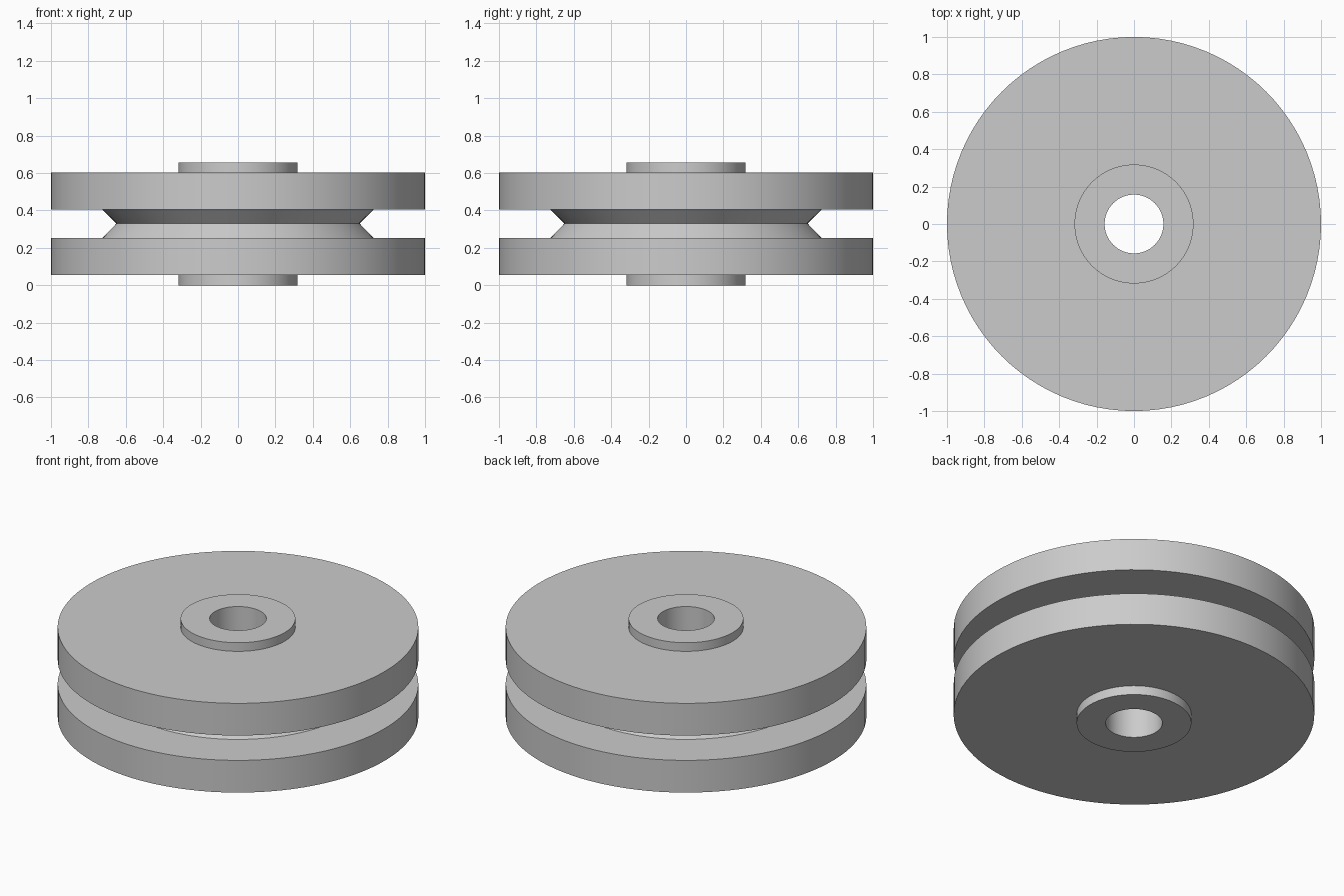
import bpy
import bmesh
import math
from mathutils import Vector

SEGMENTS = 96
MID_Z = 0.33

cube = bpy.data.objects.get("Cube")
if cube:
    bpy.data.objects.remove(cube, do_unlink=True)

# Single plain grey
grey = bpy.data.materials.new("plain grey")
grey.use_nodes = True
colour = (0.6, 0.6, 0.6, 1)
grey.diffuse_color = colour
grey.node_tree.nodes["Principled BSDF"].inputs["Base Color"].default_value = colour


def lathe(name, profile):
    """Turn a closed (radius, height) profile around the z axis."""
    bm = bmesh.new()
    verts = [bm.verts.new((r, 0, z)) for r, z in profile]
    edges = [bm.edges.new((v, verts[i - 1])) for i, v in enumerate(verts)]
    bmesh.ops.spin(bm, geom=verts + edges, cent=Vector(), axis=(0, 0, 1),
                   angle=math.tau, steps=SEGMENTS)
    bmesh.ops.remove_doubles(bm, verts=bm.verts, dist=1e-4)
    bmesh.ops.recalc_face_normals(bm, faces=bm.faces)
    mesh = bpy.data.meshes.new(name)
    bm.to_mesh(mesh)
    bm.free()
    mesh.materials.append(grey)
    obj = bpy.data.objects.new(name, mesh)
    bpy.context.collection.objects.link(obj)
    bpy.ops.object.select_all(action="DESELECT")
    obj.select_set(True)
    bpy.context.view_layer.objects.active = obj
    bpy.ops.object.shade_smooth_by_angle(angle=math.radians(30))
    return obj


# Upper half from groove bottom to bore: V groove, flange, raised hub, bore
upper = [(0.65, MID_Z), (0.725, 0.405), (1.0, 0.405), (1.0, 0.602),
         (0.318, 0.602), (0.318, 0.655), (0.157, 0.655)]
# Lower half mirrors the upper one, without repeating the groove bottom
lower = [(r, 2 * MID_Z - z - 0.002) for r, z in reversed(upper[1:])]
lower = [(r, max(z, 0)) for r, z in lower]
lower[0] = (lower[0][0], 0)
lower[1] = (lower[1][0], 0)

lathe("pulley_wheel", upper + lower)
